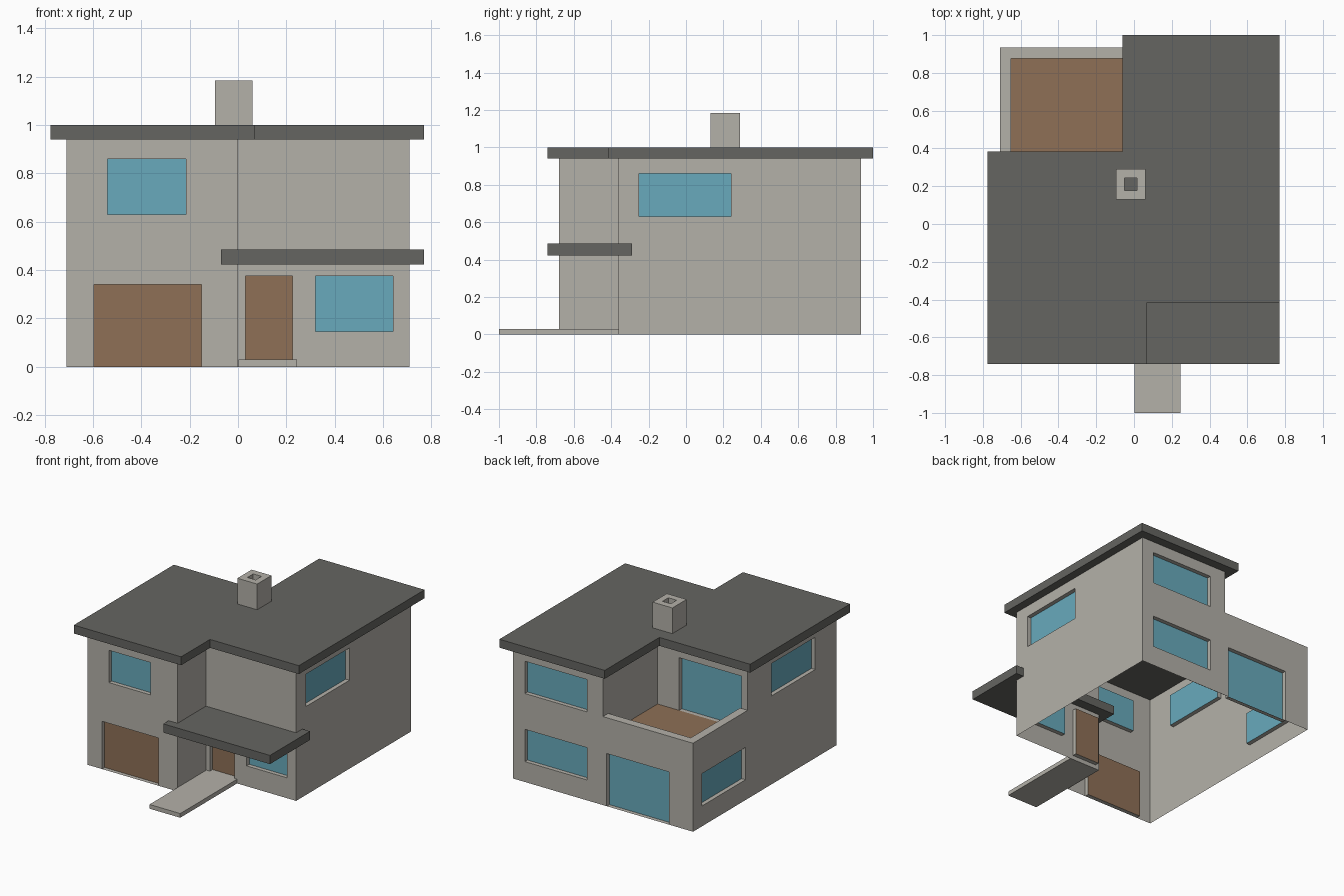
import bpy
import bmesh

cube = bpy.data.objects.get("Cube")
if cube:
    bpy.data.objects.remove(cube, do_unlink=True)


def material(name, rgb):
    """Flat colour given as 0-255 sRGB, stored as linear."""
    c = [v / 255 for v in rgb]
    c = [v / 12.92 if v < 0.04 else ((v + 0.055) / 1.055) ** 2.4 for v in c] + [1]
    m = bpy.data.materials.new(name)
    m.use_nodes = True
    m.diffuse_color = c
    m.node_tree.nodes["Principled BSDF"].inputs["Base Color"].default_value = c
    return m


PLASTER = material("warm_grey_plaster", (180, 177, 169))
ROOF = material("dark_grey_roof", (101, 101, 97))
WOOD = material("brown_wood", (142, 112, 86))
GLASS = material("blue_glass", (104, 170, 188))


def finish(name, bm, mats):
    mesh = bpy.data.meshes.new(name)
    bm.to_mesh(mesh)
    bm.free()
    for m in mats:
        mesh.materials.append(m)
    obj = bpy.data.objects.new(name, mesh)
    bpy.context.collection.objects.link(obj)
    return obj


def prism(name, outline, z0, z1, mat):
    """Extrude a flat outline upwards."""
    bm = bmesh.new()
    base = bm.faces.new([bm.verts.new((x, y, z0)) for x, y in outline])
    top = bmesh.ops.extrude_face_region(bm, geom=[base], use_keep_orig=True)["geom"]
    verts = [g for g in top if isinstance(g, bmesh.types.BMVert)]
    bmesh.ops.translate(bm, verts=verts, vec=(0, 0, z1 - z0))
    bmesh.ops.recalc_face_normals(bm, faces=bm.faces)
    return finish(name, bm, [mat])


def rect(x0, x1, y0, y1):
    return [(x0, y0), (x1, y0), (x1, y1), (x0, y1)]


RECESS = 0.03


def wall(name, axis, pos, sign, span, height, openings=()):
    """Wall sheet facing sign*axis; each opening is (a0, a1, z0, z1, slot)."""
    bm = bmesh.new()
    flip = (sign > 0) if axis == "y" else (sign < 0)

    def point(a, z, depth=0):
        p = pos - sign * depth
        return bm.verts.new((p, a, z) if axis == "x" else (a, p, z))

    def quad(points, slot=0):
        f = bm.faces.new(points)
        f.material_index = slot
        if flip:
            f.normal_flip()

    cuts_a = sorted(set(span).union(*[o[0:2] for o in openings]))
    cuts_z = sorted(set(height).union(*[o[2:4] for o in openings]))
    for a0, a1 in zip(cuts_a, cuts_a[1:]):
        for z0, z1 in zip(cuts_z, cuts_z[1:]):
            am, zm = (a0 + a1) / 2, (z0 + z1) / 2
            if not any(o[0] < am < o[1] and o[2] < zm < o[3] for o in openings):
                quad([point(a0, z0), point(a1, z0), point(a1, z1), point(a0, z1)])
    # Recessed panes with their reveals
    for a0, a1, z0, z1, slot in openings:
        ring = [(a0, z0), (a1, z0), (a1, z1), (a0, z1)]
        quad([point(*c, RECESS) for c in ring], slot)
        for c, d in zip(ring, ring[1:] + ring[:1]):
            quad([point(*c), point(*d), point(*d, RECESS), point(*c, RECESS)])
    bmesh.ops.remove_doubles(bm, verts=bm.verts, dist=0.0005)
    return finish(name, bm, [PLASTER, GLASS, WOOD])


# Main levels and plan lines
FLOOR, RAIL, EAVE = 0.485, 0.63, 0.94
SIDE, FRONT, PORCH, TERRACE, BACK = 0.71, -0.68, -0.36, 0.32, 0.935
LOW, HIGH = (0.145, 0.375), (0.63, 0.86)
G, W = 1, 2

# Outer walls
wall("garage_front_wall", "y", FRONT, -1, (-SIDE, 0), (0, EAVE),
     [(-0.595, -0.15, 0, 0.34, W), (-0.54, -0.215, *HIGH, G)])
wall("porch_side_wall", "x", 0, 1, (FRONT, PORCH), (0, EAVE))
wall("porch_front_wall", "y", PORCH, -1, (0, SIDE), (0, EAVE),
     [(0.03, 0.225, 0.03, 0.375, W), (0.32, 0.64, *LOW, G)])
wall("left_wall", "x", SIDE, 1, (PORCH, BACK), (0, EAVE),
     [(-0.25, 0.24, *HIGH, G)])
wall("back_wall", "y", BACK, 1, (0, SIDE), (0, EAVE),
     [(0.125, 0.615, *LOW, G), (0.125, 0.615, *HIGH, G)])
wall("back_lower_wall", "y", BACK, 1, (-SIDE, 0), (0, FLOOR),
     [(-0.52, -0.03, 0, 0.375, G)])
wall("right_lower_wall", "x", -SIDE, -1, (TERRACE, BACK), (0, FLOOR),
     [(0.345, 0.835, *LOW, G)])
wall("right_wall", "x", -SIDE, -1, (FRONT, TERRACE), (0, EAVE),
     [(-0.44, 0.05, *HIGH, G)])

# Terrace
wall("terrace_door_wall", "y", TERRACE, 1, (-SIDE, 0), (FLOOR - 0.01, EAVE),
     [(-0.66, -0.17, FLOOR, 0.86, G)])
wall("terrace_side_wall", "x", 0, -1, (TERRACE, BACK), (FLOOR - 0.01, EAVE))
prism("terrace_floor", rect(-0.65, 0, TERRACE, 0.875), FLOOR - 0.01, FLOOR, WOOD)
prism("terrace_parapet",
      [(-SIDE, TERRACE), (-0.65, TERRACE), (-0.65, 0.875), (0, 0.875),
       (0, BACK), (-SIDE, BACK)], FLOOR, RAIL, PLASTER)

# Roof, porch canopy and path
prism("roof",
      [(-0.775, -0.74), (0.07, -0.74), (0.07, -0.415), (0.77, -0.415),
       (0.77, 1), (-0.06, 1), (-0.06, 0.385), (-0.775, 0.385)], EAVE, 1, ROOF)
prism("porch_canopy", rect(-0.07, 0.77, -0.74, -0.29), 0.423, FLOOR, ROOF)
prism("entrance_path", rect(0.003, 0.245, -1, PORCH), 0, 0.03, PLASTER)

# Hollow chimney: four sides around a square flue
X, Y = (-0.096, -0.05, 0.015, 0.06), (0.13, 0.177, 0.243, 0.29)
bm = bmesh.new()
for (xa, ya), (xb, yb) in [((0, 0), (3, 1)), ((0, 2), (3, 3)),
                           ((0, 1), (1, 2)), ((2, 1), (3, 2))]:
    verts = bmesh.ops.create_cube(bm, size=1)["verts"]
    for v in verts:
        v.co = (X[xb] if v.co.x > 0 else X[xa],
                Y[yb] if v.co.y > 0 else Y[ya],
                1.183 if v.co.z > 0 else 1)
finish("chimney", bm, [PLASTER])
